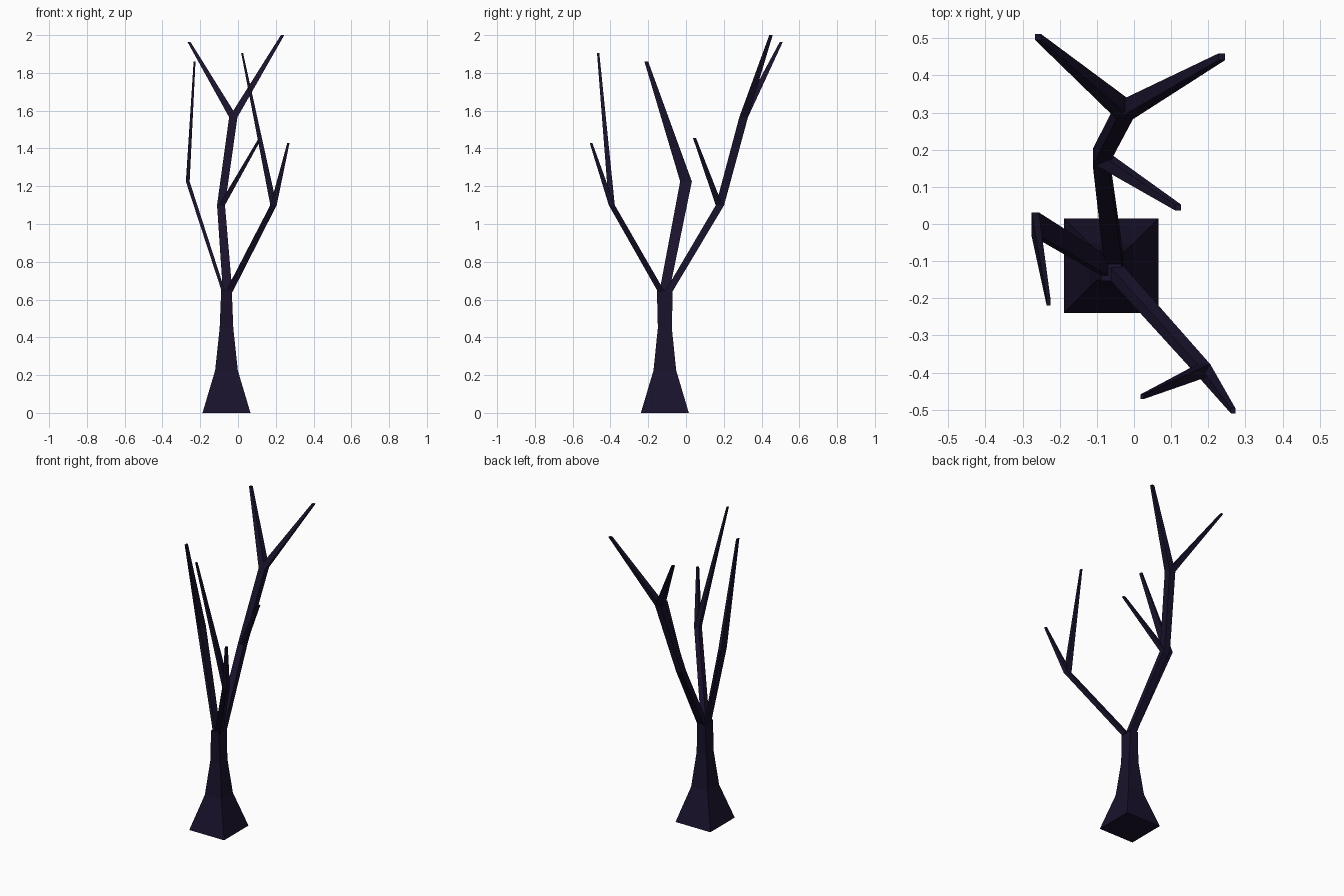
import bpy, bmesh

if "Cube" in bpy.data.objects:
    bpy.data.objects.remove(bpy.data.objects["Cube"])

bark = bpy.data.materials.new("dark_bark")
bark.diffuse_color = (0.010, 0.006, 0.025, 1)
bark.use_nodes = True
bark.node_tree.nodes["Principled BSDF"].inputs["Base Color"].default_value = bark.diffuse_color


def limb(name, rings):
    """Loft four-sided level rings given as (x, y, z, half_x, half_y)."""
    bm = bmesh.new()
    loops = [[bm.verts.new((x + sx * hx, y + sy * hy, z))
              for sx, sy in ((-1, -1), (1, -1), (1, 1), (-1, 1))]
             for x, y, z, hx, hy in rings]
    for a, b in zip(loops, loops[1:]):
        for i in range(4):
            j = (i + 1) % 4
            bm.faces.new((a[i], a[j], b[j], b[i]))
    bm.faces.new(loops[0][::-1])
    bm.faces.new(loops[-1])
    bmesh.ops.recalc_face_normals(bm, faces=bm.faces)
    me = bpy.data.meshes.new(name)
    bm.to_mesh(me)
    bm.free()
    me.materials.append(bark)
    bpy.context.collection.objects.link(bpy.data.objects.new(name, me))


# Flared trunk
cx, cy = -0.061, -0.112
limb("trunk", [(cx, cy, 0, .127, .127), (cx, cy, .225, .06, .06),
               (cx, cy, .45, .036, .037), (cx, cy, .65, .028, .042)])

# Rear branch with side twig and top fork
elbow = (-.09, .18, 1.1, .021, .022)
fork = (-.025, .305, 1.565, .022, .023)
limb("rear_branch", [(-.055, -.093, .64, .025, .02), elbow, fork])
limb("rear_twig", [(-.085, .175, 1.1, .016, .018), (.118, .045, 1.455, .008, .008)])
limb("rear_fork_right", [fork, (.236, .45, 2.0, .009, .009)])
limb("rear_fork_left", [fork, (-.259, .504, 1.963, .008, .008)])

# Left branch, wider front to back
limb("left_branch", [(-.076, -.115, .64, .009, .026),
                     (-.266, 0, 1.225, .010, .031),
                     (-.23, -.21, 1.86, .005, .010)])

# Front branch with two twigs
split = (.188, -.393, 1.1, .017, .016)
limb("front_branch", [(-.048, -.13, .64, .019, .018), split])
limb("front_twig_outer", [split, (.267, -.503, 1.43, .006, .007)])
limb("front_twig_tall", [split, (.022, -.465, 1.905, .005, .006)])
